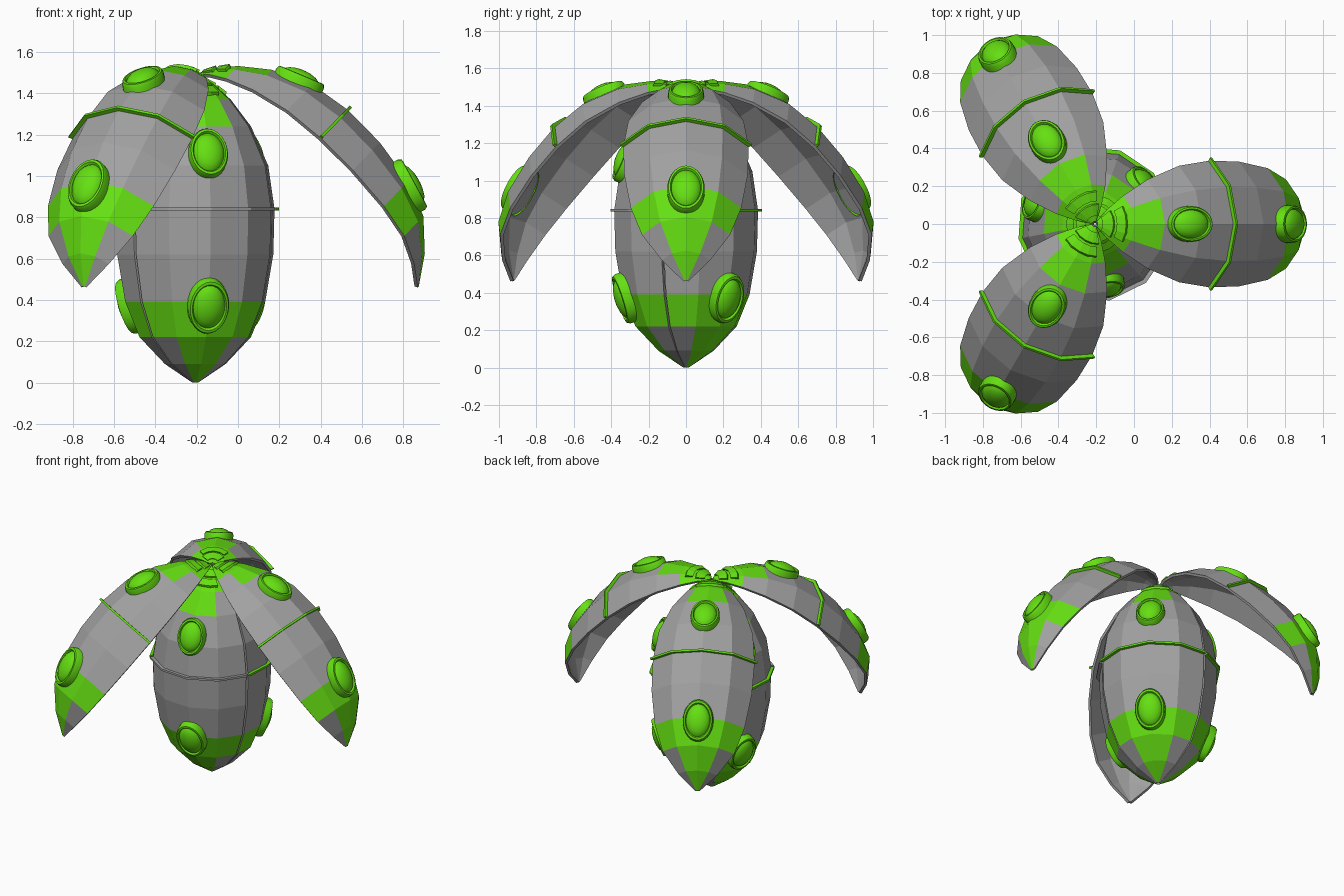
import bpy, bmesh, math
from mathutils import Matrix, Vector

if "Cube" in bpy.data.objects:
    bpy.data.objects.remove(bpy.data.objects["Cube"])

AXIS_X, TOP = -0.207, 1.49          # pod axis and hinge height
OPEN = math.radians(46)             # how far the outer petals swing out


def material(name, rgb):
    m = bpy.data.materials.new(name)
    m.diffuse_color = (*rgb, 1)
    m.use_nodes = True
    m.node_tree.nodes["Principled BSDF"].inputs["Base Color"].default_value = m.diffuse_color
    return m


GREEN = material("bright green", (0.13, 0.74, 0.006))
GREY = material("shell grey", (0.36, 0.36, 0.36))

# Petal profile (radius, height), top to bottom
PROFILE = [(0.015, 1.485), (0.09, 1.445), (0.175, 1.37), (0.275, 1.24), (0.36, 1.05),
           (0.391, 0.84), (0.385, 0.62), (0.345, 0.39), (0.275, 0.22), (0.15, 0.09), (0.015, 0.0)]
COLUMNS = [-59, -30, 0, 30, 59]


def radius_at(z):
    for (r0, z0), (r1, z1) in zip(PROFILE, PROFILE[1:]):
        if z1 <= z <= z0:
            return r0 + (r1 - r0) * (z0 - z) / (z0 - z1)


def sweep(name, section, angles, closed=False):
    """Sweep a (radius, height) section around the pod axis."""
    bm = bmesh.new()
    rows = []
    for a in angles:
        c, s = math.cos(math.radians(a)), math.sin(math.radians(a))
        rows.append([bm.verts.new((r * c, r * s, z - TOP)) for r, z in section])
    n = len(section)
    for p, q in zip(rows, rows[1:]):
        for i in range(n if closed else n - 1):
            j = (i + 1) % n
            bm.faces.new((p[i], p[j], q[j], q[i]))
    if closed:
        bm.faces.new(rows[0])
        bm.faces.new(rows[-1])
        bmesh.ops.recalc_face_normals(bm, faces=bm.faces)
    else:
        bm.normal_update()
        if sum(f.normal.x for f in bm.faces) < 0:
            bmesh.ops.reverse_faces(bm, faces=bm.faces)
    me = bpy.data.meshes.new(name)
    bm.to_mesh(me)
    bm.free()
    return me


def shell_mesh():
    """Petal shell with green tip, lower band and hinge end."""
    me = sweep("petal_shell", PROFILE, COLUMNS)
    me.materials.append(GREEN)
    me.materials.append(GREY)
    for f in me.polygons:
        z = f.center.z + TOP
        middle = abs(math.atan2(f.center.y, f.center.x)) < math.radians(30)
        band = 0.22 < z < 0.39 or z > 1.37
        ends = middle and (z < 0.22 or z > 1.24)
        f.material_index = 0 if band or ends else 1
    return me


def bump_mesh(z, width, length):
    """Oval dome sitting in a raised rim, aligned to the petal surface."""
    steps = [(1, -0.05), (1, 0.008), (0.94, 0.024), (0.84, 0.026), (0.78, 0.014),
             (0.72, 0.024), (0.55, 0.038), (0.3, 0.047), (0.1, 0.05)]
    bm = bmesh.new()
    n, prev = 28, None
    for k, h in steps:
        ring = [bm.verts.new((h, k * width * math.cos(2 * math.pi * i / n),
                              k * length * math.sin(2 * math.pi * i / n))) for i in range(n)]
        if prev:
            for i in range(n):
                j = (i + 1) % n
                bm.faces.new((prev[i], prev[j], ring[j], ring[i]))
        prev = ring
    bm.faces.new(prev)
    bmesh.ops.recalc_face_normals(bm, faces=bm.faces)
    for f in bm.faces:
        f.smooth = True
    slope = (radius_at(z + 0.1) - radius_at(z - 0.1)) / 0.2
    bm.transform(Matrix.Translation((radius_at(z), 0, z - TOP)) @ Matrix.Rotation(math.atan(slope), 4, 'Y'))
    me = bpy.data.meshes.new("bump")
    bm.to_mesh(me)
    bm.free()
    me.materials.append(GREEN)
    me.set_sharp_from_angle(angle=math.radians(40))
    return me


def ridge_mesh(mat):
    """Thin rib across the middle of a petal."""
    section = [(0.375, 0.834), (0.412, 0.834), (0.412, 0.848), (0.375, 0.848)]
    me = sweep("ridge", section, COLUMNS, True)
    me.materials.append(mat)
    return me


def hinge_mesh(z0, z1, spread, lift):
    """Raised curved plate near the hinge end."""
    r0, r1 = radius_at(z0), radius_at(z1)
    section = [(r0, z0 + lift), (r1 + lift * 0.5, z1 + lift), (r1, z1 - 0.01), (r0, z0 - 0.01)]
    me = sweep("hinge_plate", section, [-spread, -spread / 2, 0, spread / 2, spread], True)
    me.materials.append(GREEN)
    return me


def place(name, mesh, matrix, thickness=0):
    ob = bpy.data.objects.new(name, mesh)
    bpy.context.collection.objects.link(ob)
    ob.matrix_world = matrix
    if thickness:
        mod = ob.modifiers.new("thickness", 'SOLIDIFY')
        mod.thickness = thickness
        mod.offset = -1
        mod.material_offset = 1      # inside is grey
        mod.material_offset_rim = 1


shell = shell_mesh()
green_ridge, grey_ridge = ridge_mesh(GREEN), ridge_mesh(GREY)
upper_bump = bump_mesh(1.11, 0.095, 0.125)
lower_bump = bump_mesh(0.37, 0.1, 0.138)
hinge_plates = [hinge_mesh(1.468, 1.44, 45, 0.01), hinge_mesh(1.425, 1.395, 38, 0.012)]

# Three swung-out petals, then three closed petals forming the pod
petals = [("open", a, OPEN) for a in (0, 120, 240)] + [("closed", a, 0) for a in (41, 161, 281)]
for kind, angle, swing in petals:
    m = (Matrix.Translation((AXIS_X, 0, TOP)) @ Matrix.Rotation(math.radians(angle), 4, 'Z')
         @ Matrix.Rotation(-swing, 4, 'Y'))
    tag = f"{kind}_petal_{angle}"
    place(tag + "_shell", shell, m, 0.018)
    place(tag + "_ridge", grey_ridge if angle == 281 else green_ridge, m)
    place(tag + "_upper_bump", upper_bump, m)
    place(tag + "_lower_bump", lower_bump, m)
    for i, plate in enumerate(hinge_plates):
        place(f"{tag}_hinge_plate_{i}", plate, m)
